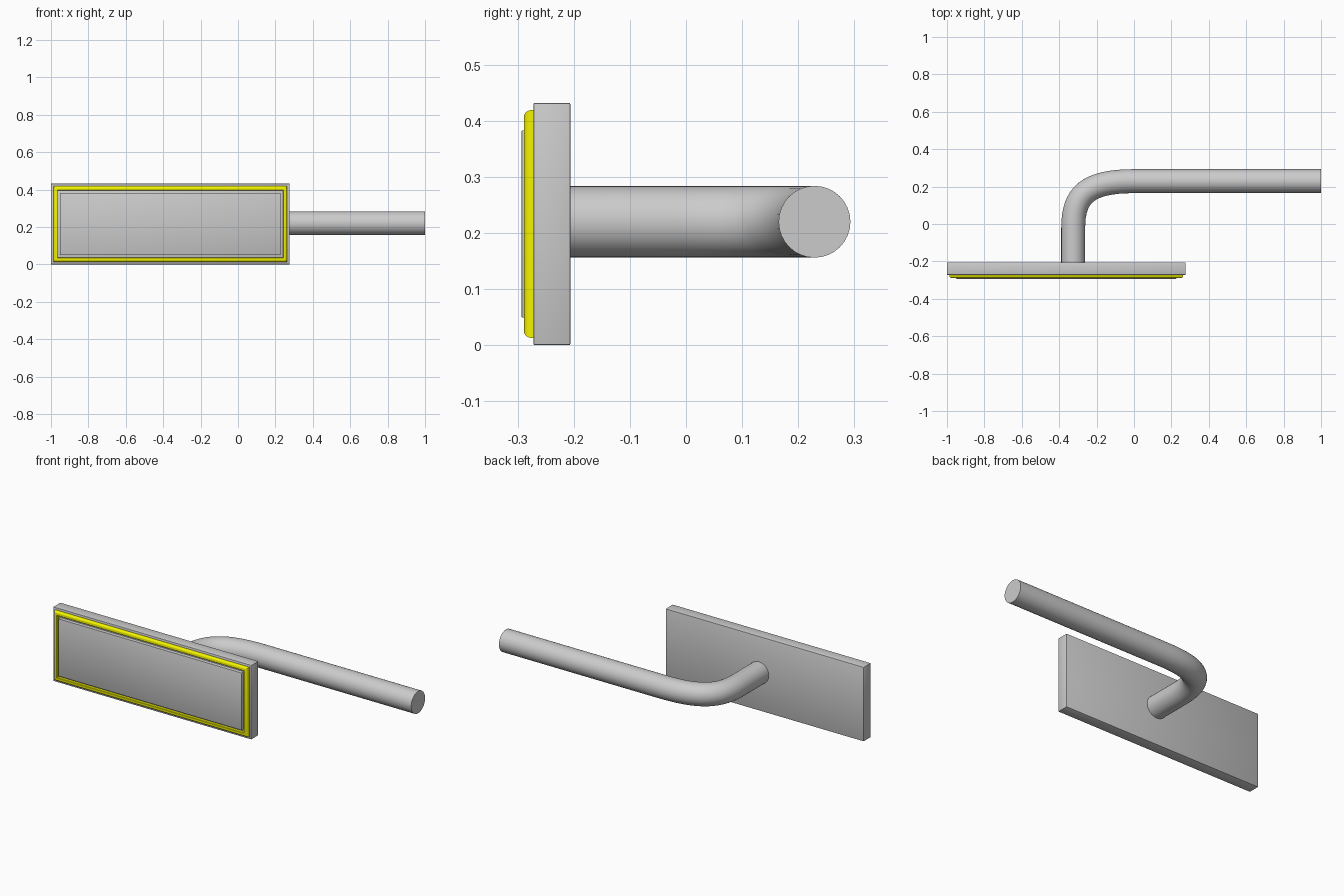
import bpy, bmesh, math

if "Cube" in bpy.data.objects:
    bpy.data.objects.remove(bpy.data.objects["Cube"])

X0, X1, Z0, Z1 = -1.0, 0.276, 0.0, 0.432   # outline of the sign plate


def finish(name, bm, colour=None):
    bmesh.ops.recalc_face_normals(bm, faces=bm.faces)
    mesh = bpy.data.meshes.new(name)
    bm.to_mesh(mesh)
    bm.free()
    ob = bpy.data.objects.new(name, mesh)
    bpy.context.collection.objects.link(ob)
    if colour:
        mat = bpy.data.materials.new(name + "_material")
        mat.diffuse_color = colour
        mat.use_nodes = True
        mat.node_tree.nodes["Principled BSDF"].inputs["Base Color"].default_value = mat.diffuse_color
        mesh.materials.append(mat)
    return ob


def smooth(ob):
    bpy.ops.object.select_all(action='DESELECT')
    ob.select_set(True)
    bpy.context.view_layer.objects.active = ob
    bpy.ops.object.shade_smooth_by_angle(angle=math.radians(35))


def slab(name, inset, y0, y1, bevel):
    bm = bmesh.new()
    bmesh.ops.create_cube(bm, size=1)
    for v in bm.verts:
        v.co = ((X0 + X1) / 2 + v.co.x * (X1 - X0 - 2 * inset),
                (y0 + y1) / 2 + v.co.y * (y1 - y0),
                (Z0 + Z1) / 2 + v.co.z * (Z1 - Z0 - 2 * inset))
    bmesh.ops.bevel(bm, geom=bm.edges[:], offset=bevel, segments=2,
                    profile=0.5, affect='EDGES')
    smooth(finish(name, bm))


# Backing plate and raised front panel
slab("back_plate", 0, -0.272, -0.206, 0.003)
slab("front_panel", 0.049, -0.293, -0.265, 0.002)

# Yellow border: rounded profile (inset, y) swept round the rectangle
profile = [(0.013, -0.268)]
for i in range(6):
    a = math.radians(90 * i / 5)
    profile.append((0.026 - 0.013 * math.cos(a), -0.276 - 0.013 * math.sin(a)))
profile += [(0.034, -0.289), (0.036, -0.287), (0.036, -0.268)]
bm = bmesh.new()
loops = [[bm.verts.new(c) for c in ((X0 + d, y, Z0 + d), (X1 - d, y, Z0 + d),
                                    (X1 - d, y, Z1 - d), (X0 + d, y, Z1 - d))]
         for d, y in profile]
for i, a in enumerate(loops):
    b = loops[(i + 1) % len(loops)]
    for j in range(4):
        k = (j + 1) % 4
        bm.faces.new((a[j], a[k], b[k], b[j]))
smooth(finish("yellow_border", bm, (0.9, 0.9, 0.0, 1)))

# Bent support arm: centre line with a curved elbow
R, SIDES, CZ = 0.064, 32, 0.22
p0, p1, p2, p3 = (-0.325, -0.02), (-0.325, 0.155), (-0.25, 0.229), (0.0, 0.229)
path = [(-0.325, -0.215)]
tangents = [(0, 1)]
for i in range(17):
    t = i / 16
    s = 1 - t
    path.append(tuple(s**3 * a + 3*s*s*t * b + 3*s*t*t * c + t**3 * d
                      for a, b, c, d in zip(p0, p1, p2, p3)))
    dx, dy = (s*s * (b - a) + 2*s*t * (c - b) + t*t * (d - c)
              for a, b, c, d in zip(p0, p1, p2, p3))
    length = math.hypot(dx, dy)
    tangents.append((dx / length, dy / length))
path.append((1.0, 0.229))
tangents.append((1, 0))
bm = bmesh.new()
rings = []
for (x, y), (tx, ty) in zip(path, tangents):
    ring = []
    for j in range(SIDES):
        a = 2 * math.pi * j / SIDES
        u = R * math.cos(a)
        ring.append(bm.verts.new((x - ty * u, y + tx * u, CZ + R * math.sin(a))))
    rings.append(ring)
for a, b in zip(rings, rings[1:]):
    for j in range(SIDES):
        k = (j + 1) % SIDES
        bm.faces.new((a[j], a[k], b[k], b[j]))
bm.faces.new(rings[0])
bm.faces.new(rings[-1])
smooth(finish("support_arm", bm))
